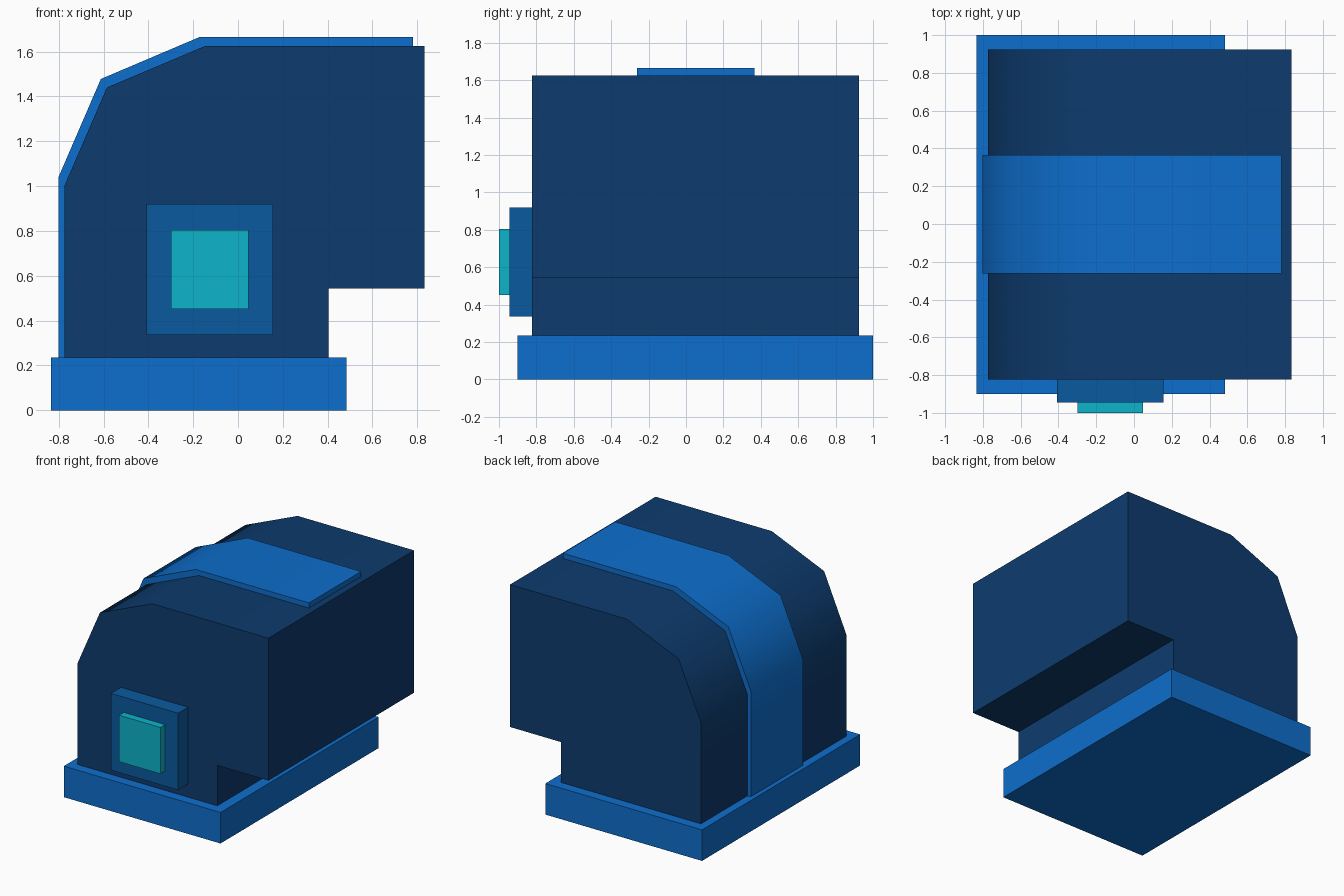
import bpy, bmesh, math

if "Cube" in bpy.data.objects:
    bpy.data.objects.remove(bpy.data.objects["Cube"])


def material(name, hex_rgb):
    def linear(c):
        return c / 12.92 if c <= 0.04045 else ((c + 0.055) / 1.055) ** 2.4
    m = bpy.data.materials.new(name)
    m.diffuse_color = [linear(int(hex_rgb[i:i + 2], 16) / 255) for i in (0, 2, 4)] + [1.0]
    m.use_nodes = True
    m.node_tree.nodes["Principled BSDF"].inputs["Base Color"].default_value = m.diffuse_color
    return m


def extrude_profile(name, points, y0, y1, mat, smooth=False):
    """Extrude an x/z outline from y0 to y1."""
    bm = bmesh.new()
    face = bm.faces.new([bm.verts.new((x, y0, z)) for x, z in points])
    result = bmesh.ops.extrude_face_region(bm, geom=[face])
    verts = [v for v in result["geom"] if isinstance(v, bmesh.types.BMVert)]
    bmesh.ops.translate(bm, verts=verts, vec=(0, y1 - y0, 0))
    bmesh.ops.recalc_face_normals(bm, faces=bm.faces)
    mesh = bpy.data.meshes.new(name)
    bm.to_mesh(mesh)
    bm.free()
    mesh.materials.append(mat)
    obj = bpy.data.objects.new(name, mesh)
    bpy.context.collection.objects.link(obj)
    if smooth:
        bpy.ops.object.select_all(action='DESELECT')
        obj.select_set(True)
        bpy.context.view_layer.objects.active = obj
        bpy.ops.object.shade_smooth_by_angle(angle=math.radians(50))
    return obj


def box(name, x0, x1, y0, y1, z0, z1, mat):
    return extrude_profile(name, [(x0, z0), (x1, z0), (x1, z1), (x0, z1)], y0, y1, mat)


navy = material("navy", "0d3b6e")
bright_blue = material("bright blue", "0d6ecd")
mid_blue = material("mid blue", "0b5a9f")
cyan = material("cyan", "0eb4cb")

# Base slab
box("base", -0.835, 0.483, -0.90, 1.0, 0, 0.236, bright_blue)

# Body with rounded back corner and overhanging front
curve = [(-0.773, 0.236), (-0.773, 1.005), (-0.585, 1.44), (-0.145, 1.626)]
extrude_profile("body", curve + [(0.833, 1.626), (0.833, 0.543), (0.403, 0.543), (0.403, 0.236)],
                -0.824, 0.924, navy, smooth=True)

# Raised band following the body's curve
outer = [(-0.801, 0.236), (-0.801, 1.04), (-0.612, 1.478), (-0.172, 1.665), (0.78, 1.665)]
extrude_profile("band", outer + [(0.78, 1.626)] + curve[::-1], -0.262, 0.365, bright_blue, smooth=True)

# Side panel and its button
box("side_panel", -0.408, 0.157, -0.944, -0.824, 0.336, 0.92, mid_blue)
box("side_button", -0.30, 0.047, -1.0, -0.944, 0.451, 0.804, cyan)
